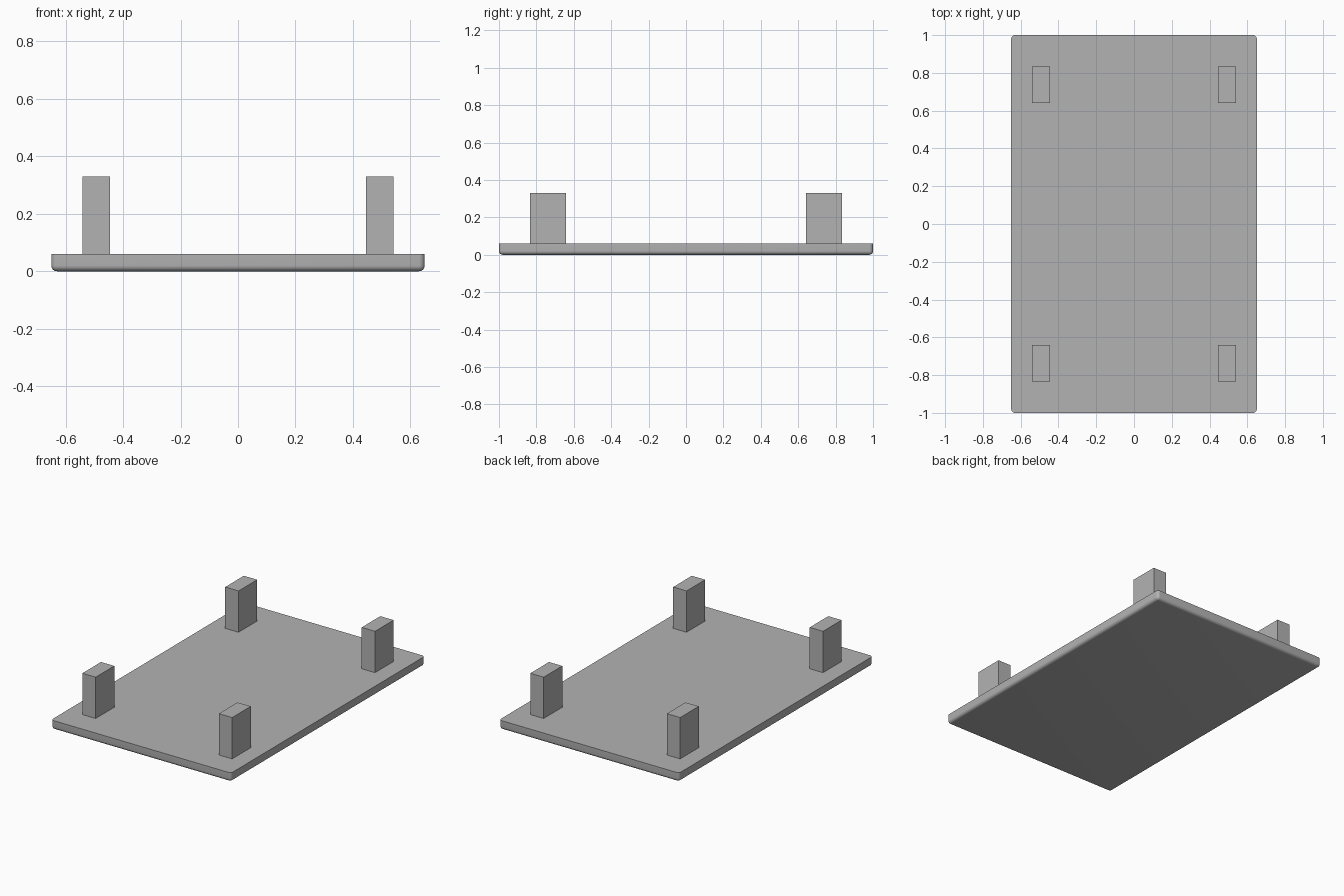
import bpy
import bmesh
from mathutils import Matrix, Vector

cube = bpy.data.objects.get("Cube")
if cube:
    bpy.data.objects.remove(cube, do_unlink=True)

grey = bpy.data.materials.new("plain grey")
grey.use_nodes = True
colour = (0.45, 0.45, 0.45, 1)
grey.diffuse_color = colour
grey.node_tree.nodes["Principled BSDF"].inputs["Base Color"].default_value = colour


def box(name, low, high, rounding=0):
    """Box between two corners; rounding softens every edge below the top rim."""
    low, high = Vector(low), Vector(high)
    bm = bmesh.new()
    bmesh.ops.create_cube(bm, size=1, matrix=Matrix.LocRotScale(
        (low + high) / 2, None, high - low))
    if rounding:
        edges = [e for e in bm.edges if min(v.co.z for v in e.verts) < low.z + 0.001]
        bmesh.ops.bevel(bm, geom=edges, offset=rounding, segments=6,
                        profile=0.5, affect='EDGES')
    mesh = bpy.data.meshes.new(name)
    bm.to_mesh(mesh)
    bm.free()
    mesh.materials.append(grey)
    obj = bpy.data.objects.new(name, mesh)
    bpy.context.collection.objects.link(obj)
    if rounding:
        bpy.ops.object.select_all(action='DESELECT')
        obj.select_set(True)
        bpy.context.view_layer.objects.active = obj
        bpy.ops.object.shade_smooth_by_angle()
    return obj


# Table top, lying face down with a rounded lower rim and corners
box("table_top", (-0.65, -1, 0), (0.65, 1, 0.06), rounding=0.02)

# Four upright legs, one near each corner
for side, x in (("right", -0.493), ("left", 0.493)):
    for end, y in (("front", -0.737), ("back", 0.737)):
        box(f"{end}_{side}_leg", (x - 0.048, y - 0.096, 0.06),
            (x + 0.048, y + 0.096, 0.33))
